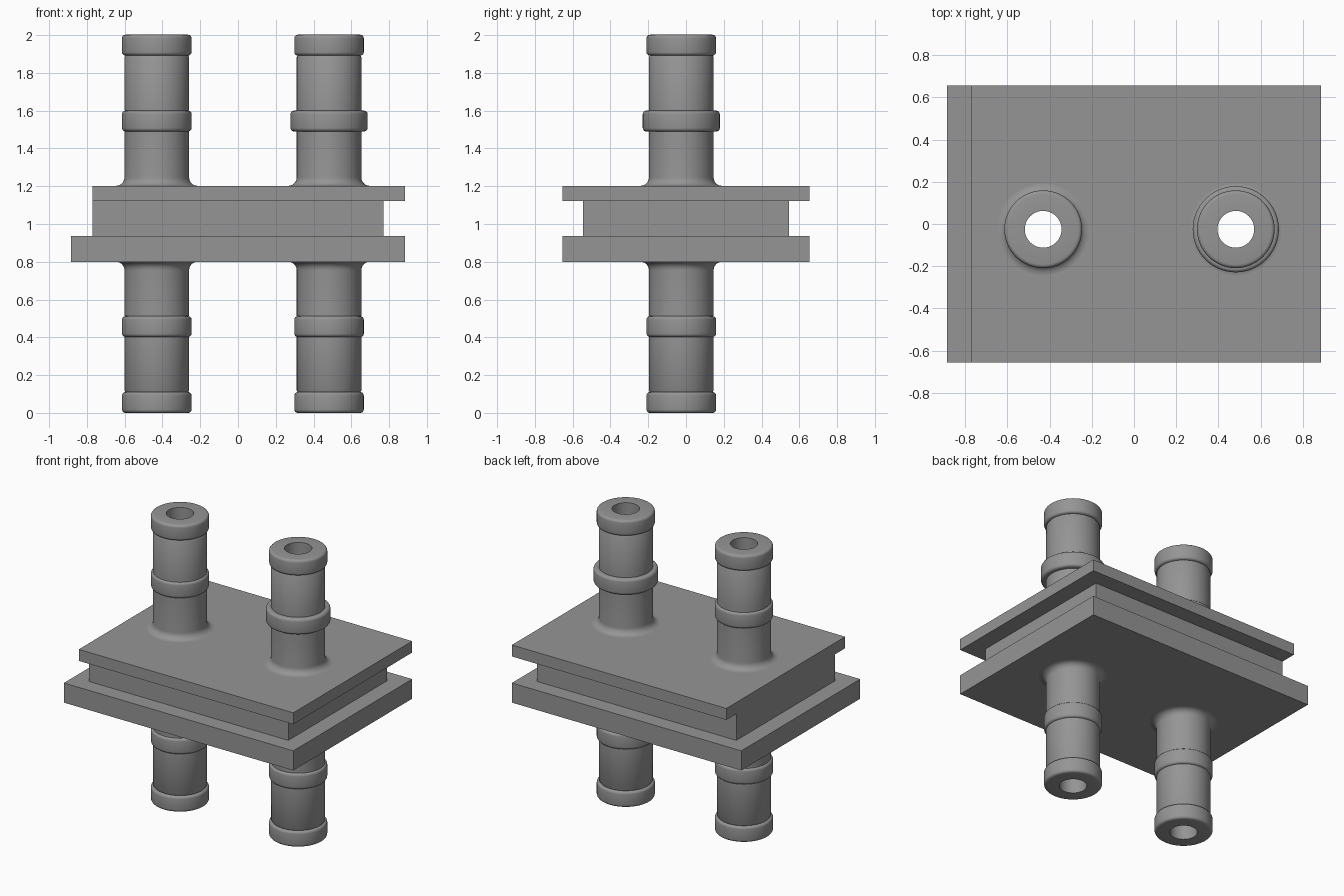
import bpy, bmesh, math

if "Cube" in bpy.data.objects:
    bpy.data.objects.remove(bpy.data.objects["Cube"])

SEG = 64
BORE = 0.087
PIPE_Y = -0.025
PIPES = {"left": -0.43, "right": 0.482}

grey = bpy.data.materials.new("mid grey")
grey.diffuse_color = (0.3, 0.3, 0.3, 1)
grey.use_nodes = True
grey.node_tree.nodes["Principled BSDF"].inputs["Base Color"].default_value = grey.diffuse_color


def box(name, x0, x1, y0, y1, z0, z1):
    bpy.ops.mesh.primitive_cube_add(size=1, location=((x0 + x1) / 2, (y0 + y1) / 2, (z0 + z1) / 2))
    ob = bpy.context.object
    ob.name = name
    ob.scale = (x1 - x0, y1 - y0, z1 - z0)
    bpy.ops.object.transform_apply(location=False, rotation=False, scale=True)
    ob.data.materials.append(grey)
    return ob


def boolean(target, tool, operation):
    mod = target.modifiers.new("cut", 'BOOLEAN')
    mod.object, mod.operation, mod.solver = tool, operation, 'EXACT'
    bpy.context.view_layer.objects.active = target
    bpy.ops.object.modifier_apply(modifier=mod.name)
    bpy.data.objects.remove(tool, do_unlink=True)


def corner(r, d, size, start, steps=4):
    """Quarter-circle points around (r, d), from angle start over 90 degrees."""
    return [(r + size * math.cos(a), d + size * math.sin(a))
            for a in (start + math.pi / 2 * i / steps for i in range(steps + 1))]


def barb(r, d0, d1, c=0.018):
    """Rounded collar outline from d0 to d1."""
    return corner(r - c, d0 + c, c, -math.pi / 2) + corner(r - c, d1 - c, c, 0)


def hose_pipe(name, x, base, sign, ring):
    """Hollow pipe revolved from a profile of (radius, distance from plate)."""
    wall, f = 0.171, 0.045
    fillet = [(wall + f - f * math.sin(a), f - f * math.cos(a))
              for a in (math.pi / 2 * i / 6 for i in range(7))]
    prof = (fillet + [(wall, 0.288)] + barb(ring, 0.288, 0.398) + [(wall, 0.398), (wall, 0.682)]
            + barb(0.184, 0.69, 0.8) + [(BORE, 0.8), (BORE, 0)])
    bm = bmesh.new()
    rings = [[bm.verts.new((r * math.cos(2 * math.pi * i / SEG),
                            r * math.sin(2 * math.pi * i / SEG), sign * d))
              for i in range(SEG)] for r, d in prof]
    for a, b in zip(rings, rings[1:]):
        for i in range(SEG):
            j = (i + 1) % SEG
            quad = (a[i], a[j], b[j], b[i])
            bm.faces.new(quad if sign > 0 else quad[::-1])
    me = bpy.data.meshes.new(name)
    bm.to_mesh(me)
    bm.free()
    me.materials.append(grey)
    ob = bpy.data.objects.new(name, me)
    ob.location = (x, PIPE_Y, base)
    bpy.context.collection.objects.link(ob)
    bpy.ops.object.select_all(action='DESELECT')
    ob.select_set(True)
    bpy.context.view_layer.objects.active = ob
    bpy.ops.object.shade_smooth_by_angle(angle=math.radians(40))


# Stepped plate body: wide base, narrower core, lid flush with the core on the left
body = box("plate_body", -0.885, 0.885, -0.655, 0.655, 0.80, 0.937)
boolean(body, box("core", -0.77, 0.77, -0.545, 0.545, 0.87, 1.16), 'UNION')
boolean(body, box("lid", -0.77, 0.885, -0.655, 0.655, 1.122, 1.202), 'UNION')

# Bores through the plates, with a pipe above and below each
for side, x in PIPES.items():
    bpy.ops.mesh.primitive_cylinder_add(vertices=SEG, radius=BORE, depth=1, location=(x, PIPE_Y, 1))
    boolean(body, bpy.context.object, 'DIFFERENCE')
    hose_pipe("upper_pipe_" + side, x, 1.202, 1, 0.204 if side == "right" else 0.184)
    hose_pipe("lower_pipe_" + side, x, 0.80, -1, 0.184)

bpy.ops.object.select_all(action='DESELECT')
body.select_set(True)
bpy.context.view_layer.objects.active = body
bpy.ops.object.shade_smooth_by_angle(angle=math.radians(30))
